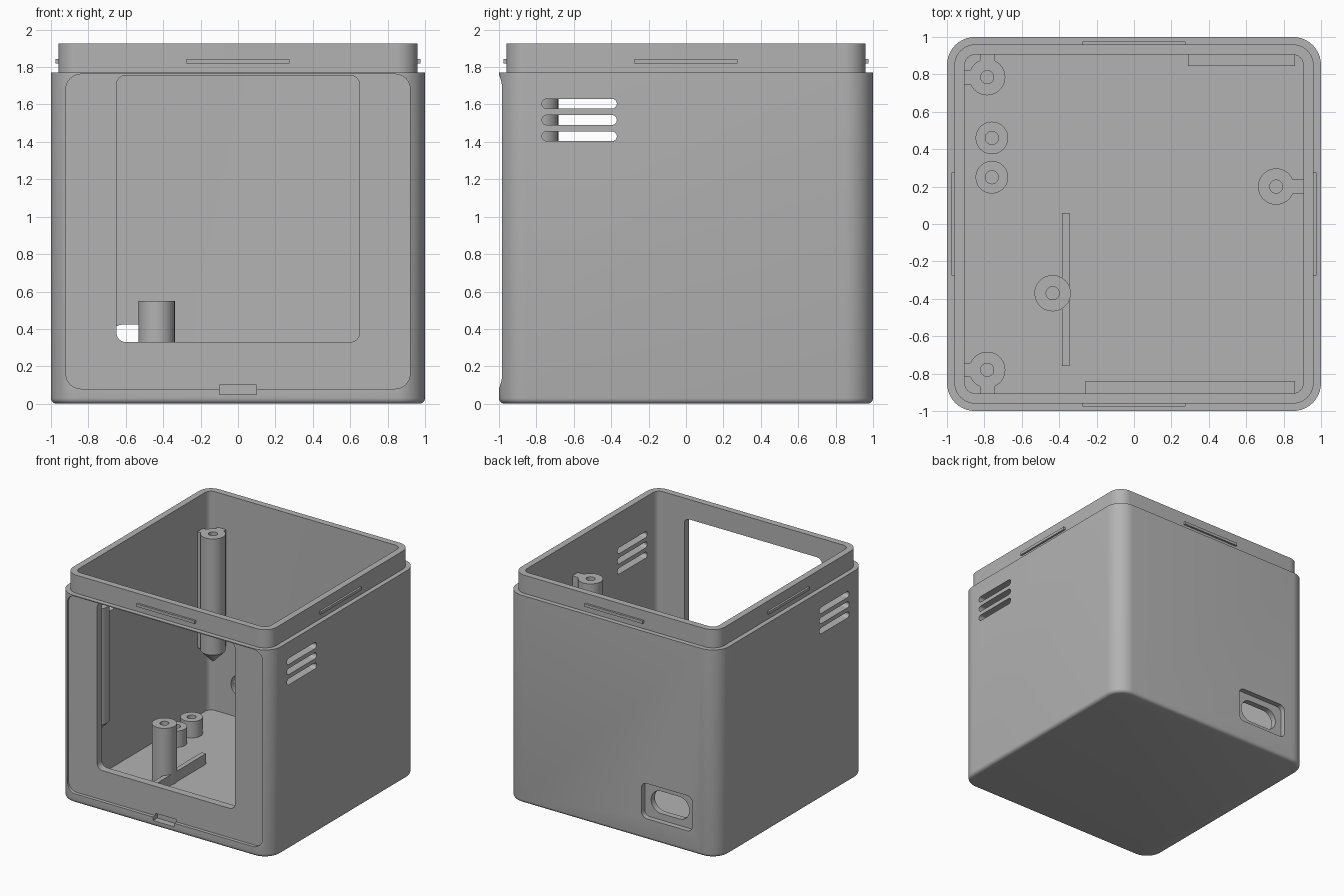
import bpy, bmesh, math
from mathutils import Matrix

if "Cube" in bpy.data.objects:
    bpy.data.objects.remove(bpy.data.objects["Cube"])

grey = bpy.data.materials.new("plain_grey")
grey.use_nodes = True
COLOUR = (0.45, 0.45, 0.45, 1)
grey.diffuse_color = COLOUR
grey.node_tree.nodes["Principled BSDF"].inputs["Base Color"].default_value = COLOUR


def ring(hx, hy, r, steps=10):
    """Rounded rectangle outline, a circle when hx = hy = r."""
    pts = []
    for k, (sx, sy) in enumerate(((1, 1), (-1, 1), (-1, -1), (1, -1))):
        for i in range(steps + 1):
            a = math.pi / 2 * (k + i / steps)
            pts.append((sx * (hx - r) + r * math.cos(a), sy * (hy - r) + r * math.sin(a)))
    return pts


def loft(name, sections, matrix=Matrix()):
    """Closed solid through sections of (half x, half y, corner radius, z)."""
    bm = bmesh.new()
    rows = [[bm.verts.new((x, y, z)) for x, y in ring(hx, hy, r)] for hx, hy, r, z in sections]
    n = len(rows[0])
    for lo, hi in zip(rows, rows[1:]):
        for i in range(n):
            j = (i + 1) % n
            bm.faces.new((lo[i], lo[j], hi[j], hi[i]))
    bm.faces.new(rows[0][::-1])
    bm.faces.new(rows[-1])
    bmesh.ops.remove_doubles(bm, verts=bm.verts, dist=1e-5)
    bm.transform(matrix)
    bmesh.ops.recalc_face_normals(bm, faces=bm.faces)
    mesh = bpy.data.meshes.new(name)
    bm.to_mesh(mesh)
    bm.free()
    mesh.materials.append(grey)
    smooth(mesh)
    obj = bpy.data.objects.new(name, mesh)
    bpy.context.collection.objects.link(obj)
    return obj


def smooth(mesh):
    mesh.shade_smooth()
    mesh.set_sharp_from_angle(angle=math.radians(30))


def box(name, x0, x1, y0, y1, z0, z1):
    bm = bmesh.new()
    bmesh.ops.create_cube(bm, size=1)
    size = Matrix.Diagonal((x1 - x0, y1 - y0, z1 - z0, 1))
    bm.transform(Matrix.Translation(((x0 + x1) / 2, (y0 + y1) / 2, (z0 + z1) / 2)) @ size)
    mesh = bpy.data.meshes.new(name)
    bm.to_mesh(mesh)
    bm.free()
    mesh.materials.append(grey)
    obj = bpy.data.objects.new(name, mesh)
    bpy.context.collection.objects.link(obj)
    return obj


def cut(target, cutter):
    mod = target.modifiers.new("cut", "BOOLEAN")
    mod.operation, mod.solver, mod.object = "DIFFERENCE", "EXACT", cutter
    bpy.context.view_layer.objects.active = target
    bpy.ops.object.modifier_apply(modifier=mod.name)
    bpy.data.objects.remove(cutter)


def cut_y(target, x0, x1, z0, z1, r, y0, y1):
    """Rounded opening cut along y."""
    m = Matrix.Translation(((x0 + x1) / 2, 0, (z0 + z1) / 2)) @ Matrix.Rotation(math.pi / 2, 4, "X")
    hx, hz = (x1 - x0) / 2, (z1 - z0) / 2
    cut(target, loft("cutter", [(hx, hz, r, -y1), (hx, hz, r, -y0)], m))


# Hollow case with a stepped rim
FLOOR, STEP, TOP = 0.06, 1.77, 1.925
BEVEL = 0.03
sections = []
for i in range(5):
    a = math.pi / 2 * i / 4
    inset = BEVEL * (1 - math.sin(a))
    sections.append((1 - inset, 1 - inset, 0.15 - inset, BEVEL * (1 - math.cos(a))))
sections += [(1, 1, 0.15, STEP), (0.96, 0.96, 0.11, STEP), (0.96, 0.96, 0.11, TOP),
             (0.905, 0.905, 0.055, TOP), (0.905, 0.905, 0.055, FLOOR)]
case = loft("case", sections)

# Front panel recess, window and latch notch
cut_y(case, -0.92, 0.92, 0.08, 1.762, 0.08, -1.2, -0.97)
cut_y(case, -0.65, 0.65, 0.33, 1.755, 0.05, -1.2, -0.8)
cut(case, box("cutter", -0.1, 0.1, -1.2, -0.945, 0.05, 0.1))

# Rear socket recess and slot
cut_y(case, -0.76, -0.28, 0.18, 0.48, 0.05, 0.955, 1.2)
cut_y(case, -0.70, -0.34, 0.235, 0.425, 0.0949, 0.8, 1.2)

# Vent slots through both sides
for z in (1.43, 1.517, 1.604):
    m = Matrix.Translation((0, -0.57, z)) @ Matrix.Rotation(math.pi / 2, 4, "Y")
    cut(case, loft("cutter", [(0.026, 0.2, 0.0259, -1.2), (0.026, 0.2, 0.0259, 1.2)], m))
smooth(case.data)

# Snap ridges on the rim
for name, x, y in (("front", 0, -1), ("back", 0, 1), ("left", 1, 0), ("right", -1, 0)):
    cx, cy = x * 0.965, y * 0.965
    hx, hy = (0.012, 0.275) if x else (0.275, 0.012)
    box(name + "_snap_ridge", cx - hx, cx + hx, cy - hy, cy + hy, 1.818, 1.842)


def post(name, x, y, r, z0, z1, depth, pointed=False):
    """Round screw post with a blind hole."""
    tip = [(0.004, 0.004, 0.004, z0 - r)] if pointed else []
    h = 0.035
    body = [(r, r, r, z0), (r, r, r, z1), (h, h, h, z1), (h, h, h, z1 - depth)]
    loft(name, tip + body, Matrix.Translation((x, y, 0)))


# Screw posts hanging on the walls, with ribs
W, PZ0, PZ1, RIB = 0.91, 0.64, 1.63, 0.038
for name, y in (("front", -0.78), ("back", 0.785)):
    x = -0.785
    post(name + "_wall_post", x, y, 0.097, PZ0, PZ1, 0.4, True)
    box(name + "_post_side_rib", -W, x - 0.08, y - RIB, y + RIB, PZ0, PZ1)
    ends = sorted((math.copysign(W, y), y + math.copysign(0.08, y)))
    box(name + "_post_end_rib", x - RIB, x + RIB, *ends, PZ0, PZ1)
post("left_wall_post", 0.76, 0.2, 0.097, PZ0, PZ1, 0.4, True)
box("left_post_rib", 0.84, W, 0.2 - RIB, 0.2 + RIB, PZ0, PZ1)

# Floor posts
post("tall_floor_post", -0.435, -0.37, 0.097, FLOOR - 0.02, 0.55, 0.35)
for i, y in enumerate((0.25, 0.46)):
    post(f"short_floor_post_{i + 1}", -0.76, y, 0.087, FLOOR - 0.02, 0.2, 0.12)

# Floor rib and board ledges along the walls
box("floor_rib", -0.385, -0.345, -0.76, 0.06, FLOOR - 0.02, 0.15)
box("front_ledge", -0.26, 0.86, -W, -0.84, FLOOR - 0.02, 0.15)
box("back_ledge", 0.29, 0.86, 0.845, W, FLOOR - 0.02, 0.15)
